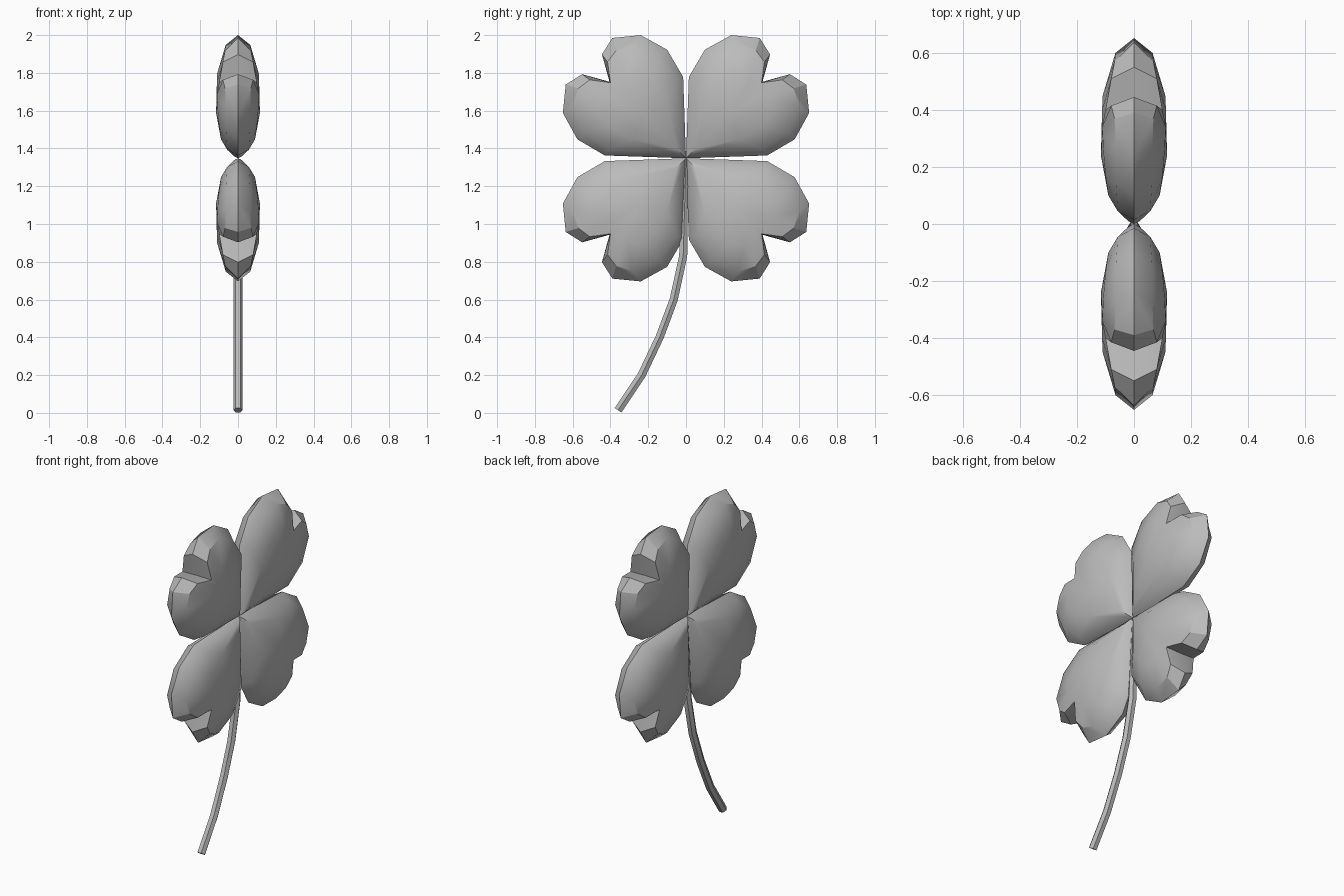
import bpy, bmesh, math
from mathutils import Vector, Matrix

if "Cube" in bpy.data.objects:
    bpy.data.objects.remove(bpy.data.objects["Cube"], do_unlink=True)

grey = bpy.data.materials.new("plain_grey")
grey.use_nodes = True
colour = (0.5, 0.5, 0.5, 1)
grey.diffuse_color = colour
grey.node_tree.nodes["Principled BSDF"].inputs["Base Color"].default_value = colour

HUB = Vector((0, 0, 1.348))


def finish(name, bm, angle):
    bmesh.ops.remove_doubles(bm, verts=bm.verts, dist=0.0005)
    bmesh.ops.recalc_face_normals(bm, faces=bm.faces)
    mesh = bpy.data.meshes.new(name)
    bm.to_mesh(mesh)
    bm.free()
    mesh.materials.append(grey)
    mesh.shade_smooth()
    mesh.set_sharp_from_angle(angle=math.radians(angle))
    obj = bpy.data.objects.new(name, mesh)
    bpy.context.collection.objects.link(obj)
    return obj


# Half a heart, base to notch, as (y, z, thickness): outline, rim, dome
outline = [(0, 0, 0), (.015, .43, 0), (.10, .575, 0), (.24, .652, 0),
           (.39, .637, 0), (.445, .55, 0), (.405, .405, 0)]
rim = [(.01, .01, .02), (.045, .41, .057), (.14, .54, .063), (.28, .60, .065),
       (.37, .57, .068), (.415, .51, .08), (.40, .40, .10)]
dome = [(.05, .05, .05), (.10, .28, .09), (.17, .40, .10), (.25, .46, .107),
        (.31, .45, .11), (.34, .40, .112), (.34, .34, .112)]
crown = (.24, .24, .116)


def leaf(name, turn):
    bm = bmesh.new()
    spin = Matrix.Rotation(turn, 3, 'X')
    for side in (1, -1):
        for swap in (False, True):
            def add(points):
                corners = []
                for a, b, t in points:
                    y, z = (b, a) if swap else (a, b)
                    corners.append(bm.verts.new(HUB + spin @ Vector((side * t, y, z))))
                bm.faces.new(corners)
            for i in range(len(outline) - 1):
                for low, high in ((outline, rim), (rim, dome)):
                    add((low[i], low[i + 1], high[i + 1], high[i]))
                add((dome[i], dome[i + 1], crown))
    finish(name, bm, 30)


for n, name in enumerate(("upper_back_leaf", "upper_front_leaf",
                          "lower_front_leaf", "lower_back_leaf")):
    leaf(name, n * math.pi / 2)

# Curved six-sided stem, slightly thinner at the hub
path = [Vector((0, y, z)) for y, z in
        ((-.36, .014), (-.235, .2), (-.14, .4), (-.065, .6), (-.015, .83), (0, 1.345))]
bm = bmesh.new()
rings = []
for i, p in enumerate(path):
    along = (path[min(i + 1, len(path) - 1)] - path[max(i - 1, 0)]).normalized()
    across = along.cross(Vector((1, 0, 0)))
    r = .012 if i == len(path) - 1 else .025
    rings.append([bm.verts.new(p + r * (Vector((math.cos(a), 0, 0)) + across * math.sin(a)))
                  for a in (k * math.pi / 3 for k in range(6))])
for a, b in zip(rings, rings[1:]):
    for k in range(6):
        j = (k + 1) % 6
        bm.faces.new((a[k], a[j], b[j], b[k]))
bm.faces.new(rings[0])
bm.faces.new(rings[-1])
finish("stem", bm, 30)
